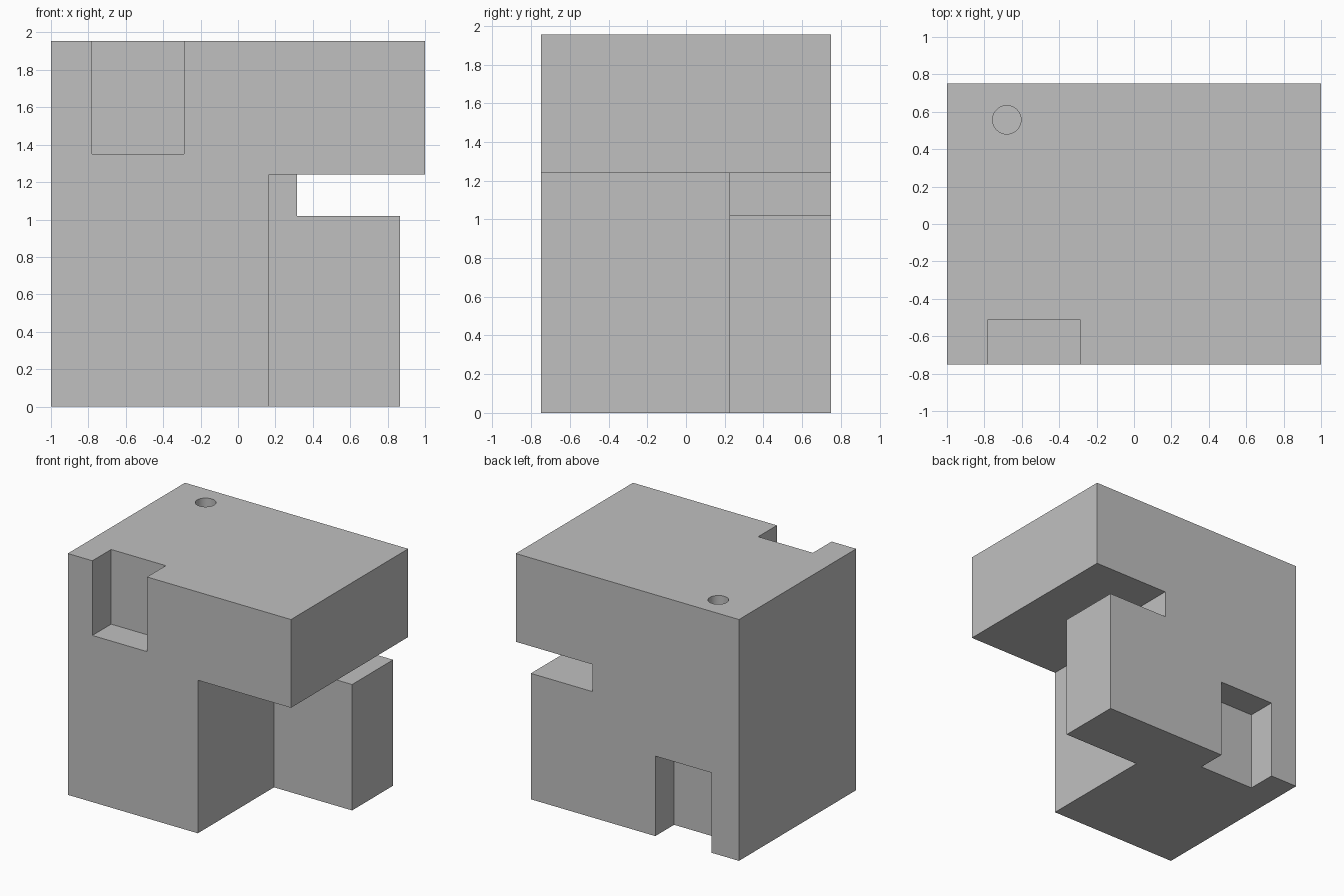
import bpy, bmesh, math

cube = bpy.data.objects.get("Cube")
if cube:
    bpy.data.objects.remove(cube, do_unlink=True)

grey = bpy.data.materials.new("plain grey")
grey.use_nodes = True
colour = (0.53, 0.53, 0.53, 1)
grey.diffuse_color = colour
grey.node_tree.nodes["Principled BSDF"].inputs["Base Color"].default_value = colour


def prism(name, outline, y0, y1):
    """Extrude an x-z outline from y0 to y1."""
    bm = bmesh.new()
    face = bm.faces.new([bm.verts.new((x, y0, z)) for x, z in outline])
    new = bmesh.ops.extrude_face_region(bm, geom=[face])["geom"]
    verts = [v for v in new if isinstance(v, bmesh.types.BMVert)]
    bmesh.ops.translate(bm, vec=(0, y1 - y0, 0), verts=verts)
    bmesh.ops.recalc_face_normals(bm, faces=bm.faces)
    mesh = bpy.data.meshes.new(name)
    bm.to_mesh(mesh)
    bm.free()
    mesh.materials.append(grey)
    obj = bpy.data.objects.new(name, mesh)
    bpy.context.collection.objects.link(obj)
    return obj


def box(name, x, y, z):
    outline = [(x[0], z[0]), (x[1], z[0]), (x[1], z[1]), (x[0], z[1])]
    return prism(name, outline, *y)


def cut(target, cutter):
    """Subtract the cutter, then remove it."""
    cutter.hide_render = True
    mod = target.modifiers.new(cutter.name, "BOOLEAN")
    mod.operation, mod.solver, mod.object = "DIFFERENCE", "EXACT", cutter
    bpy.context.view_layer.objects.active = target
    bpy.ops.object.modifier_apply(modifier=mod.name)
    bpy.data.objects.remove(cutter, do_unlink=True)


# Body: side slot and overhanging top are part of the profile
top, half_depth, over = 1.955, 0.75, 0.1
body = prism("body_block", [
    (-1, 0), (0.865, 0), (0.865, 1.02), (0.315, 1.02),
    (0.315, 1.24), (1, 1.24), (1, top), (-1, top)], -half_depth, half_depth)

# Large recess under the overhang, leaving the rear wing
cut(body, box("front_corner_recess", (0.165, 1 + over),
              (-half_depth - over, 0.225), (-over, 1.24)))

# Notches: top front and bottom back
cut(body, box("front_notch", (-0.78, -0.29),
              (-half_depth - over, -0.51), (1.35, top + over)))
cut(body, box("back_notch", (-0.752, -0.25),
              (0.51, half_depth + over), (-over, 0.648)))

# Blind round hole in the top
radius, hole_depth, sides = 0.076, 0.3, 48
bpy.ops.mesh.primitive_cylinder_add(
    vertices=sides, radius=radius, depth=hole_depth * 2, location=(-0.68, 0.557, top))
hole = bpy.context.object
hole.name = "top_hole"
hole.data.materials.append(grey)
cut(body, hole)

bpy.ops.object.select_all(action="DESELECT")
body.select_set(True)
bpy.context.view_layer.objects.active = body
bpy.ops.object.shade_smooth_by_angle(angle=math.radians(30))
